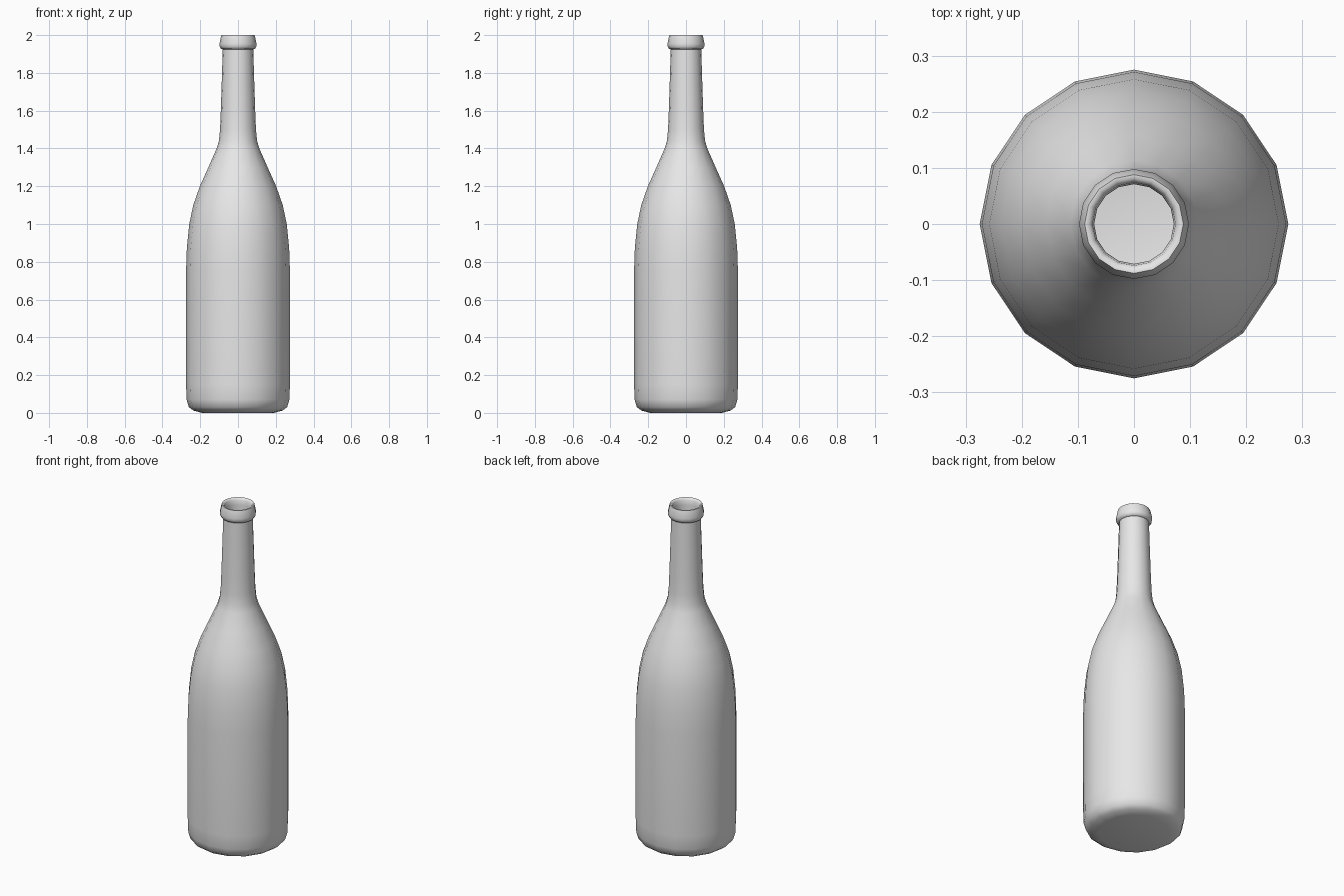
import bpy
import bmesh
import math

SIDES = 16

cube = bpy.data.objects.get("Cube")
if cube:
    bpy.data.objects.remove(cube, do_unlink=True)

# Single plain grey material
grey = bpy.data.materials.new("light grey")
grey.use_nodes = True
colour = (0.8, 0.8, 0.8, 1)
grey.diffuse_color = colour
grey.node_tree.nodes["Principled BSDF"].inputs["Base Color"].default_value = colour


def lathe(name, profile, smooth_angle):
    """Spin a (radius, height) profile about z; zero radius makes a pole."""
    bm = bmesh.new()
    verts = [bm.verts.new((r, 0, z)) for r, z in profile]
    edges = [bm.edges.new(pair) for pair in zip(verts, verts[1:])]
    bmesh.ops.spin(bm, geom=verts + edges, cent=(0, 0, 0), axis=(0, 0, 1),
                   angle=math.tau, steps=SIDES, use_merge=True)
    bmesh.ops.remove_doubles(bm, verts=bm.verts, dist=0.0005)
    bmesh.ops.recalc_face_normals(bm, faces=bm.faces)
    mesh = bpy.data.meshes.new(name)
    bm.to_mesh(mesh)
    bm.free()
    mesh.materials.append(grey)
    obj = bpy.data.objects.new(name, mesh)
    bpy.context.collection.objects.link(obj)
    bpy.ops.object.select_all(action="DESELECT")
    obj.select_set(True)
    bpy.context.view_layer.objects.active = obj
    bpy.ops.object.shade_smooth_by_angle(angle=math.radians(smooth_angle))
    return obj


# Base, straight body, shoulder and neck
base = [(0, 0.003), (0.19, 0), (0.235, 0.012), (0.26, 0.03), (0.272, 0.07)]
body = [(0.275, 0.15), (0.275, 0.75), (0.271, 0.87), (0.258, 1.0)]
shoulder = [(0.237, 1.1), (0.202, 1.2), (0.157, 1.3), (0.113, 1.4)]
neck = [(0.101, 1.44), (0.095, 1.5), (0.091, 1.6), (0.083, 1.85), (0.081, 1.925)]

# Collar and rounded mouth
rim = [(0.09, 1.927), (0.097, 1.94), (0.098, 1.955), (0.091, 1.99),
       (0.088, 2.0), (0.081, 2.0), (0.074, 1.99)]

# Inner wall down to a flat floor
inside = [(0.071, 1.96), (0.071, 1.85), (0.08, 1.6), (0.09, 1.44), (0.144, 1.3),
          (0.189, 1.2), (0.244, 1.0), (0.262, 0.75), (0.262, 0.15),
          (0.25, 0.05), (0.19, 0.02), (0, 0.02)]

lathe("bottle", base + body + shoulder + neck + rim + inside, 60)
